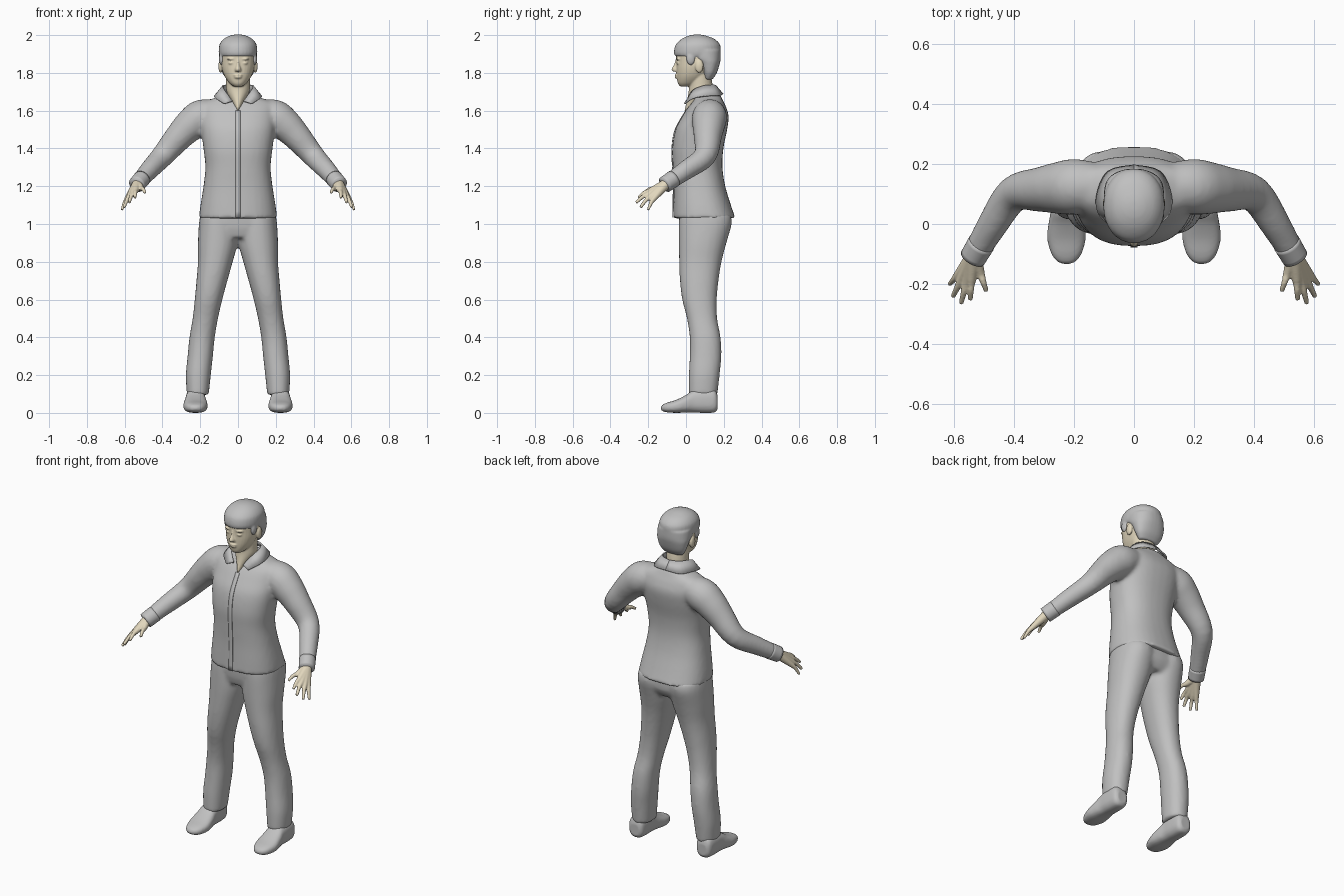
import bpy, bmesh, math
from mathutils import Vector

if "Cube" in bpy.data.objects:
    bpy.data.objects.remove(bpy.data.objects["Cube"])


def material(name, rgb):
    m = bpy.data.materials.new(name)
    m.use_nodes = True
    m.diffuse_color = (*rgb, 1)
    m.node_tree.nodes["Principled BSDF"].inputs["Base Color"].default_value = (*rgb, 1)
    return m


GREY = material("plain grey", (0.53, 0.53, 0.53))
SKIN = material("pale skin", (0.76, 0.68, 0.51))
SEG = 32


def spline(rows, steps=4):
    """Catmull-Rom interpolation through rows of numbers."""
    out = []
    last = len(rows) - 1
    for i in range(last):
        a, b, c, d = (rows[min(max(i + k, 0), last)] for k in (-1, 0, 1, 2))
        for s in range(steps):
            t = s / steps
            out.append([q + t / 2 * (r - p + t * (2*p - 5*q + 4*r - e + t * (3*(q - r) + e - p)))
                        for p, q, r, e in zip(a, b, c, d)])
    return out + [list(rows[-1])]


def loft(bm, rings, power=2):
    """Closed skin over rings given as centre, first radius and second radius."""
    loops = []
    for c, u, v in rings:
        loop = []
        for k in range(SEG):
            a = 2 * math.pi * k / SEG
            co, si = math.cos(a), math.sin(a)
            loop.append(bm.verts.new(c + u * math.copysign(abs(co) ** (2 / power), co)
                                     + v * math.copysign(abs(si) ** (2 / power), si)))
        loops.append(loop)
    for a, b in zip(loops, loops[1:]):
        for k in range(SEG):
            n = (k + 1) % SEG
            bm.faces.new((a[k], a[n], b[n], b[k]))
    bm.faces.new(loops[0])
    bm.faces.new(loops[-1])


def stack(bm, rows, cx=0, power=2.0, side=1):
    """Rows of height, centre x, half width, front y, back y."""
    loft(bm, [(Vector((side * x, (f + b) / 2, z)), Vector((w, 0, 0)), Vector((0, (b - f) / 2, 0)))
              for z, x, w, f, b in spline(rows)], power)


def tube(bm, rows, side=1):
    """Rows of x, y, z, radius along a limb."""
    pts = [(Vector((side * x, y, z)), r) for x, y, z, r in spline(rows)]
    rings = []
    for i, (c, r) in enumerate(pts):
        t = (pts[min(i + 1, len(pts) - 1)][0] - pts[max(i - 1, 0)][0]).normalized()
        u = t.cross(Vector((0, 1, 0.3))).normalized()
        rings.append((c, u * r, t.cross(u) * r))
    loft(bm, rings)


def ball(bm, centre, size):
    ret = bmesh.ops.create_uvsphere(bm, u_segments=20, v_segments=12, radius=1)
    for v in ret["verts"]:
        v.co = Vector(centre) + Vector(a * b for a, b in zip(v.co, size))


def finish(bm, name, mat, voxel=0, smooth=6):
    bmesh.ops.recalc_face_normals(bm, faces=bm.faces[:])
    for f in bm.faces:
        f.smooth = True
    me = bpy.data.meshes.new(name)
    bm.to_mesh(me)
    bm.free()
    me.materials.append(mat)
    ob = bpy.data.objects.new(name, me)
    bpy.context.collection.objects.link(ob)
    if voxel:
        rm = ob.modifiers.new("blend", "REMESH")
        rm.mode = "VOXEL"
        rm.voxel_size = voxel
        rm.use_smooth_shade = True
        sm = ob.modifiers.new("soften", "SMOOTH")
        sm.factor = 0.5
        sm.iterations = smooth
    return ob


def strip(name, first, second, thick, mat):
    """Cloth band between two edges."""
    bm = bmesh.new()
    rows = [[bm.verts.new(p) for p in spline(e)] for e in (first, second)]
    for i in range(len(rows[0]) - 1):
        bm.faces.new((rows[0][i], rows[0][i + 1], rows[1][i + 1], rows[1][i]))
    ob = finish(bm, name, mat)
    so = ob.modifiers.new("thickness", "SOLIDIFY")
    so.thickness = thick
    so.offset = 0
    return ob


# Jacket: body and sleeves blended together
bm = bmesh.new()
stack(bm, [(1.03, 0, .208, -.068, .262), (1.1, 0, .199, -.067, .238), (1.2, 0, .183, -.066, .208),
           (1.3, 0, .173, -.07, .193), (1.4, 0, .183, -.073, .198), (1.5, 0, .196, -.056, .218),
           (1.57, 0, .2, -.02, .226), (1.62, 0, .2, .012, .212), (1.645, 0, .185, .035, .2),
           (1.665, 0, .13, .045, .19), (1.685, 0, .085, .055, .18), (1.7, 0, .06, .07, .16)], power=2.4)
for s in (1, -1):
    tube(bm, [(.1, .13, 1.59, .07), (.19, .125, 1.568, .092), (.25, .12, 1.525, .087),
              (.31, .115, 1.465, .075), (.4, .1, 1.36, .06), (.47, 0, 1.285, .051),
              (.532, -.105, 1.213, .042)], s)
finish(bm, "jacket", GREY, .011, 6)

# Front placket
front = [(1.035, -.07), (1.2, -.068), (1.3, -.072), (1.4, -.075), (1.5, -.058), (1.6, -.002)]
strip("jacket_placket", [(-.012, y, z) for z, y in front], [(.012, y, z) for z, y in front], .004, GREY)

for s, tag in ((1, "left"), (-1, "right")):
    # Collar half
    strip(tag + "_collar",
          [(0, .155, 1.733), (s*.055, .14, 1.735), (s*.08, .09, 1.73), (s*.068, .035, 1.705), (s*.03, .004, 1.65)],
          [(0, .195, 1.687), (s*.085, .175, 1.68), (s*.122, .1, 1.677), (s*.117, .035, 1.664), (s*.072, -.008, 1.636)],
          .008, GREY)

    # Sleeve cuff
    bm = bmesh.new()
    tube(bm, [(.508, -.064, 1.241, .046), (.537, -.113, 1.208, .044)], s)
    finish(bm, tag + "_cuff", GREY)

    # Hand: every finger runs from the wrist so the palm blends
    bm = bmesh.new()
    wrist = (.533, -.105, 1.212, .027)
    fingers = [((.542, -.188, 1.176, .016), (.545, -.252, 1.14, .008)),
               ((.557, -.19, 1.162, .016), (.576, -.264, 1.113, .008)),
               ((.573, -.182, 1.149, .016), (.603, -.241, 1.088, .008)),
               ((.584, -.167, 1.138, .015), (.615, -.201, 1.074, .007)),
               ((.512, -.163, 1.188, .015), (.492, -.223, 1.165, .008))]
    for base, tip in fingers:
        middle = [(a + b) / 2 for a, b in zip(base, tip)]
        middle[3] = .0105
        middle[2] += .008
        tube(bm, [wrist, base, middle, tip], s)
    finish(bm, tag + "_hand", SKIN, .004, 3)

    # Shoe, lofted from heel to toe: y, half width, bottom, top
    bm = bmesh.new()
    shoe = [(.168, .03, .02, .09), (.15, .047, .002, .125), (.09, .052, 0, .13), (.04, .053, .002, .122),
            (0, .06, .002, .095), (-.05, .064, 0, .07), (-.1, .05, .003, .054), (-.125, .03, .01, .042),
            (-.133, .012, .018, .032)]
    loft(bm, [(Vector((s * .225, y, (a + b) / 2)), Vector((w, 0, 0)), Vector((0, 0, (b - a) / 2)))
              for y, w, a, b in spline(shoe)], 2.6)
    finish(bm, tag + "_shoe", GREY, .007, 3)

# Trousers: hips and both legs blended together
bm = bmesh.new()
stack(bm, [(.925, 0, .17, -.02, .2), (.98, 0, .2, -.035, .232), (1.06, 0, .197, -.04, .23)], power=2.5)
for s in (1, -1):
    stack(bm, [(.095, .213, .058, .015, .166), (.2, .21, .066, .015, .178), (.3, .2, .067, .02, .187),
               (.4, .19, .067, .02, .183), (.5, .173, .067, .005, .165), (.6, .156, .073, -.02, .163),
               (.7, .138, .082, -.032, .172), (.8, .12, .092, -.036, .188), (.9, .107, .105, -.038, .214),
               (1, .103, .104, -.038, .242), (1.05, .1, .1, -.035, .235)], power=2.2, side=s)
finish(bm, "trousers", GREY, .011, 5)

# Head, neck and facial features
bm = bmesh.new()
stack(bm, [(1.728, 0, .022, -.03, .03), (1.745, 0, .045, -.043, .07), (1.78, 0, .07, -.049, .11),
           (1.82, 0, .085, -.051, .14), (1.86, 0, .091, -.051, .16), (1.91, 0, .092, -.052, .168),
           (1.95, 0, .085, -.04, .16), (1.98, 0, .06, 0, .13)], power=2.2)
stack(bm, [(1.6, 0, .006, -.01, .08), (1.65, 0, .034, .004, .12), (1.7, 0, .06, .014, .14),
           (1.74, 0, .063, .016, .14), (1.8, 0, .066, .02, .13)])
stack(bm, [(1.875, 0, .009, -.054, -.02), (1.845, 0, .01, -.063, -.02), (1.82, 0, .017, -.077, -.02),
           (1.807, 0, .016, -.068, -.02)])
for z, w in ((1.788, .025), (1.777, .021)):
    ball(bm, (0, -.047, z), (w, .013, .007))
for s in (1, -1):
    ball(bm, (s * .035, -.038, 1.852), (.017, .013, .008))
    ball(bm, (s * .036, -.04, 1.874), (.024, .014, .006))
    ball(bm, (s * .092, .07, 1.835), (.012, .022, .035))
finish(bm, "head", SKIN, .0045, 3)

# Hair: crown with fringe, plus the back and sides
bm = bmesh.new()
stack(bm, [(1.888, 0, .097, -.058, .178), (1.91, 0, .102, -.064, .184), (1.95, 0, .098, -.054, .18),
           (1.98, 0, .075, -.022, .15), (1.997, 0, .042, .015, .105), (2.003, 0, .015, .045, .075)], power=2.1)
stack(bm, [(1.765, 0, .06, .095, .14), (1.8, 0, .083, .085, .163), (1.85, 0, .096, .06, .179),
           (1.88, 0, .1, .02, .184), (1.92, 0, .1, -.01, .184)], power=2.3)
for s in (1, -1):
    ball(bm, (s * .087, .025, 1.875), (.014, .024, .035))
finish(bm, "hair", GREY, .006, 4)
